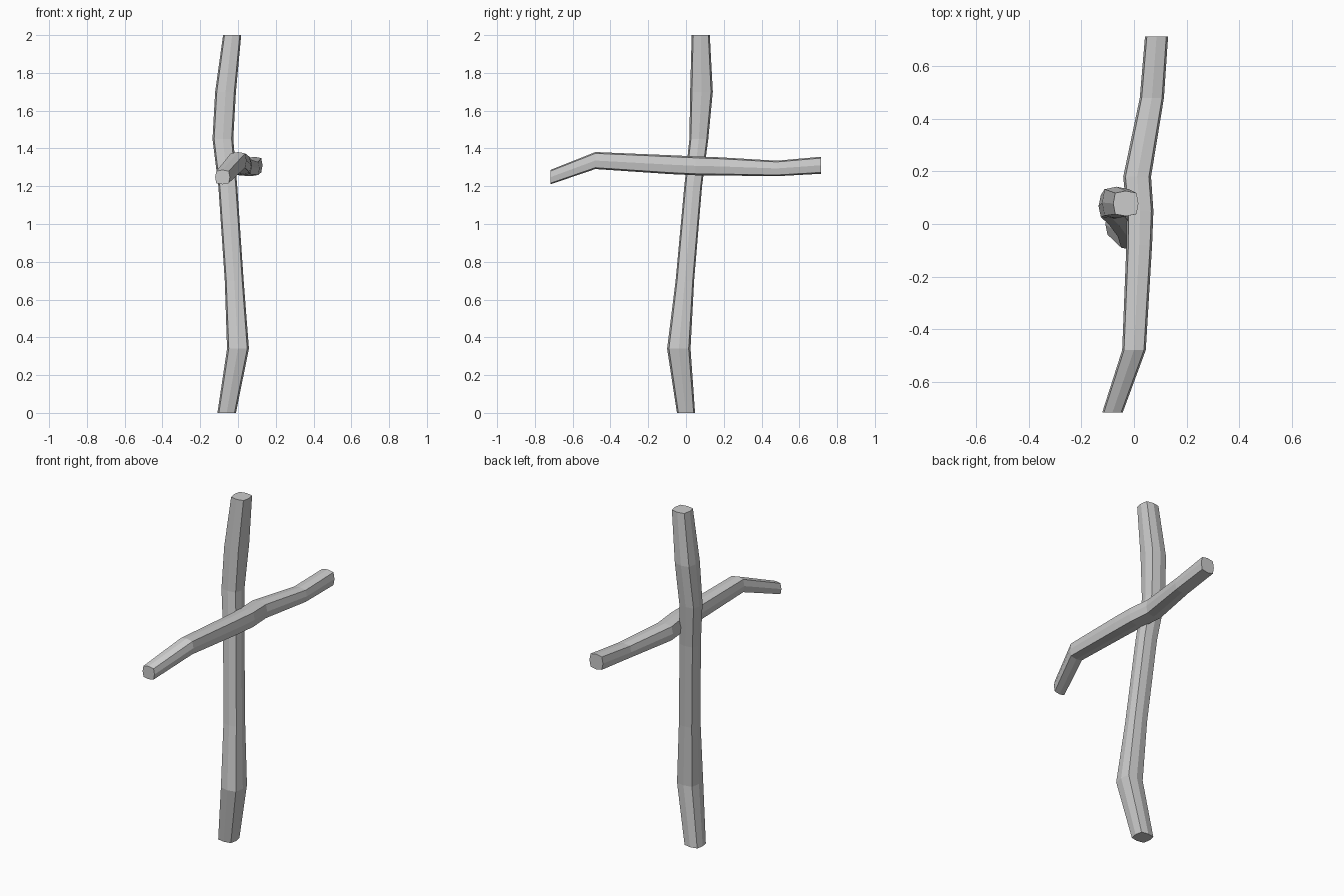
import bpy, bmesh

if "Cube" in bpy.data.objects:
    bpy.data.objects.remove(bpy.data.objects["Cube"])


# Crooked branch: boxy eight-sided rings along a path, closed at both ends
def branch(name, rings, along):
    bm = bmesh.new()
    outline = [(1, 0), (.84, .84), (0, 1), (-.84, .84),
               (-1, 0), (-.84, -.84), (0, -1), (.84, -.84)]
    loops = []
    for x, y, z, ha, hb in rings:
        loop = []
        for a, b in outline:
            if along == 'Z':
                co = (x + a * ha, y + b * hb, z)
            else:
                co = (x + a * ha, y, z + b * hb)
            loop.append(bm.verts.new(co))
        loops.append(loop)
    for p, q in zip(loops, loops[1:]):
        for i in range(8):
            j = (i + 1) % 8
            bm.faces.new((p[i], p[j], q[j], q[i]))
    bm.faces.new(loops[0])
    bm.faces.new(loops[-1])
    bmesh.ops.recalc_face_normals(bm, faces=bm.faces)
    mesh = bpy.data.meshes.new(name)
    bm.to_mesh(mesh)
    bm.free()
    obj = bpy.data.objects.new(name, mesh)
    bpy.context.collection.objects.link(obj)
    return obj


# Upright pole: centre x, y, z and half widths in x, y
branch("upright_branch", [
    (-.06, 0, 0, .049, .048),
    (0, -.038, .34, .058, .062),
    (-.02, -.006, .70, .050, .049),
    (-.054, .038, 1.20, .050, .047),
    (-.08, .068, 1.45, .055, .050),
    (-.066, .082, 1.70, .055, .060),
    (-.031, .078, 2, .048, .048)], 'Z')

# Crossbar: centre x, y, z and half widths in x, z
branch("cross_branch", [
    (-.082, -.718, 1.248, .039, .038),
    (0, -.48, 1.336, .045, .045),
    (.020, -.08, 1.314, .049, .050),
    (.023, .05, 1.308, .051, .050),
    (.012, .18, 1.305, .053, .048),
    (.068, .48, 1.294, .046, .041),
    (.086, .715, 1.311, .044, .045)], 'Y')
